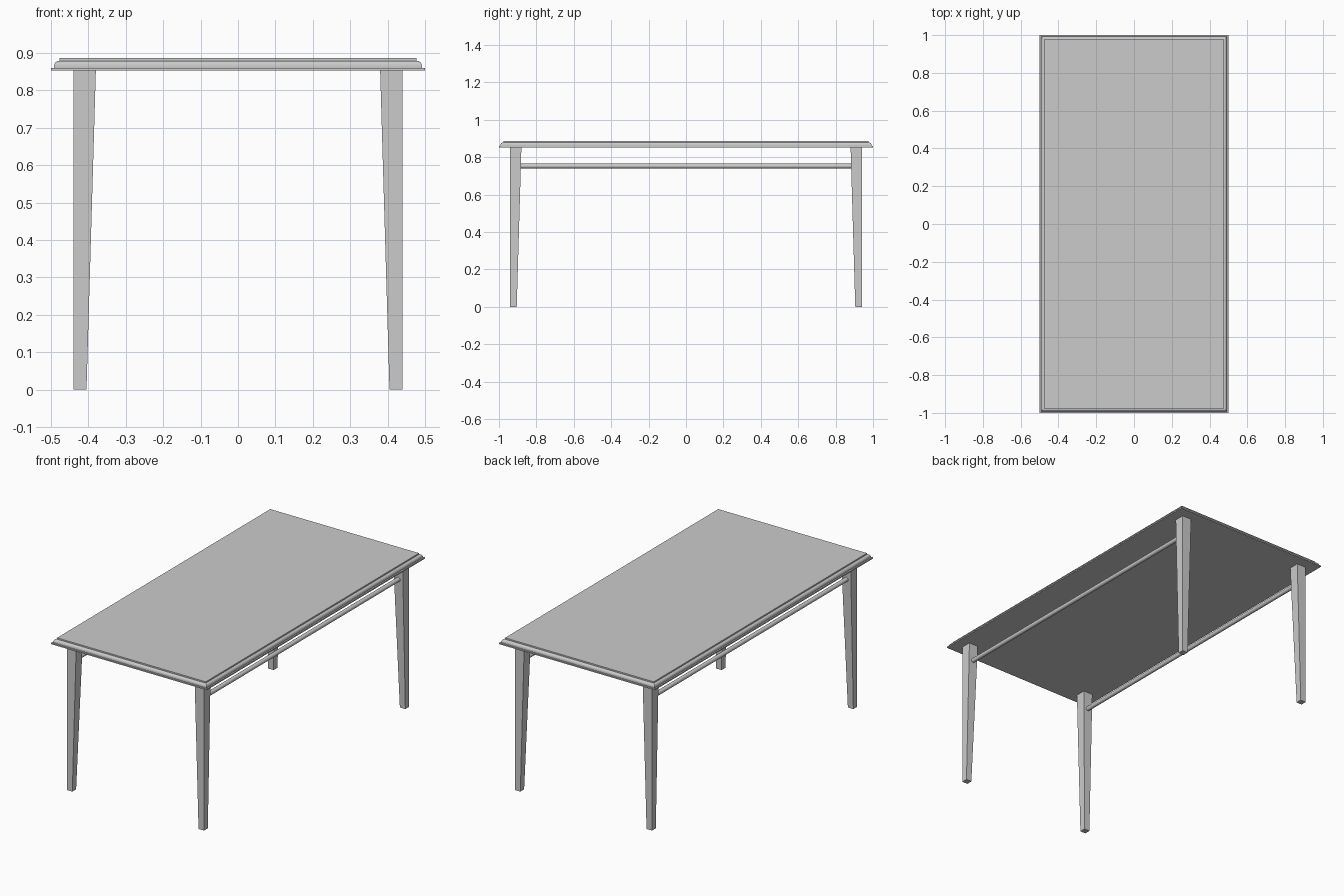
import bpy, bmesh
from math import pi, sin, cos

cube = bpy.data.objects.get("Cube")
if cube:
    bpy.data.objects.remove(cube, do_unlink=True)

grey = bpy.data.materials.new("plain grey")
grey.use_nodes = True
colour = (0.6, 0.6, 0.6, 1)
grey.diffuse_color = colour
grey.node_tree.nodes["Principled BSDF"].inputs["Base Color"].default_value = colour


def loft(name, rings):
    """Skin a stack of rectangles (x0, x1, y0, y1, z) and cap both ends."""
    bm = bmesh.new()
    loops = [[bm.verts.new(p) for p in
              ((x0, y0, z), (x1, y0, z), (x1, y1, z), (x0, y1, z))]
             for x0, x1, y0, y1, z in rings]
    for low, high in zip(loops, loops[1:]):
        for i in range(4):
            j = (i + 1) % 4
            bm.faces.new((low[i], low[j], high[j], high[i]))
    bm.faces.new(loops[0][::-1])
    bm.faces.new(loops[-1])
    bmesh.ops.recalc_face_normals(bm, faces=bm.faces)
    mesh = bpy.data.meshes.new(name)
    bm.to_mesh(mesh)
    bm.free()
    mesh.materials.append(grey)
    obj = bpy.data.objects.new(name, mesh)
    bpy.context.collection.objects.link(obj)
    return obj


# Table top: lower lip, rounded moulding, thin raised slab
top_z = 0.853
profile = [(0, top_z), (0, 0.86), (0.008, 0.86)]
steps = 4
for i in range(steps + 1):
    a = i / steps * pi / 2
    profile.append((0.021 - 0.013 * cos(a), 0.865 + 0.014 * sin(a)))
profile += [(0.023, 0.879), (0.023, 0.887)]
loft("table_top", [(d - 0.5, 0.5 - d, d - 1, 1 - d, z) for d, z in profile])

# Legs: upright outer faces, inner faces taper towards the floor
out_x, out_y = 0.44, 0.94
for sx, side in ((1, "left"), (-1, "right")):
    for sy, end in ((1, "back"), (-1, "front")):
        loft(f"{end}_{side}_leg",
             [(sx * (out_x - w), sx * out_x, sy * (out_y - w), sy * out_y, z)
              for w, z in ((0.035, 0), (0.06, top_z))])

# Round rails joining the legs along each long side
for sx, side in ((1, "left"), (-1, "right")):
    bpy.ops.mesh.primitive_cylinder_add(
        vertices=16, radius=0.0125, depth=1.77,
        location=(sx * 0.411, 0, 0.753), rotation=(pi / 2, 0, 0))
    rail = bpy.context.object
    rail.name = f"{side}_rail"
    rail.data.materials.append(grey)
    bpy.ops.object.shade_smooth_by_angle()
